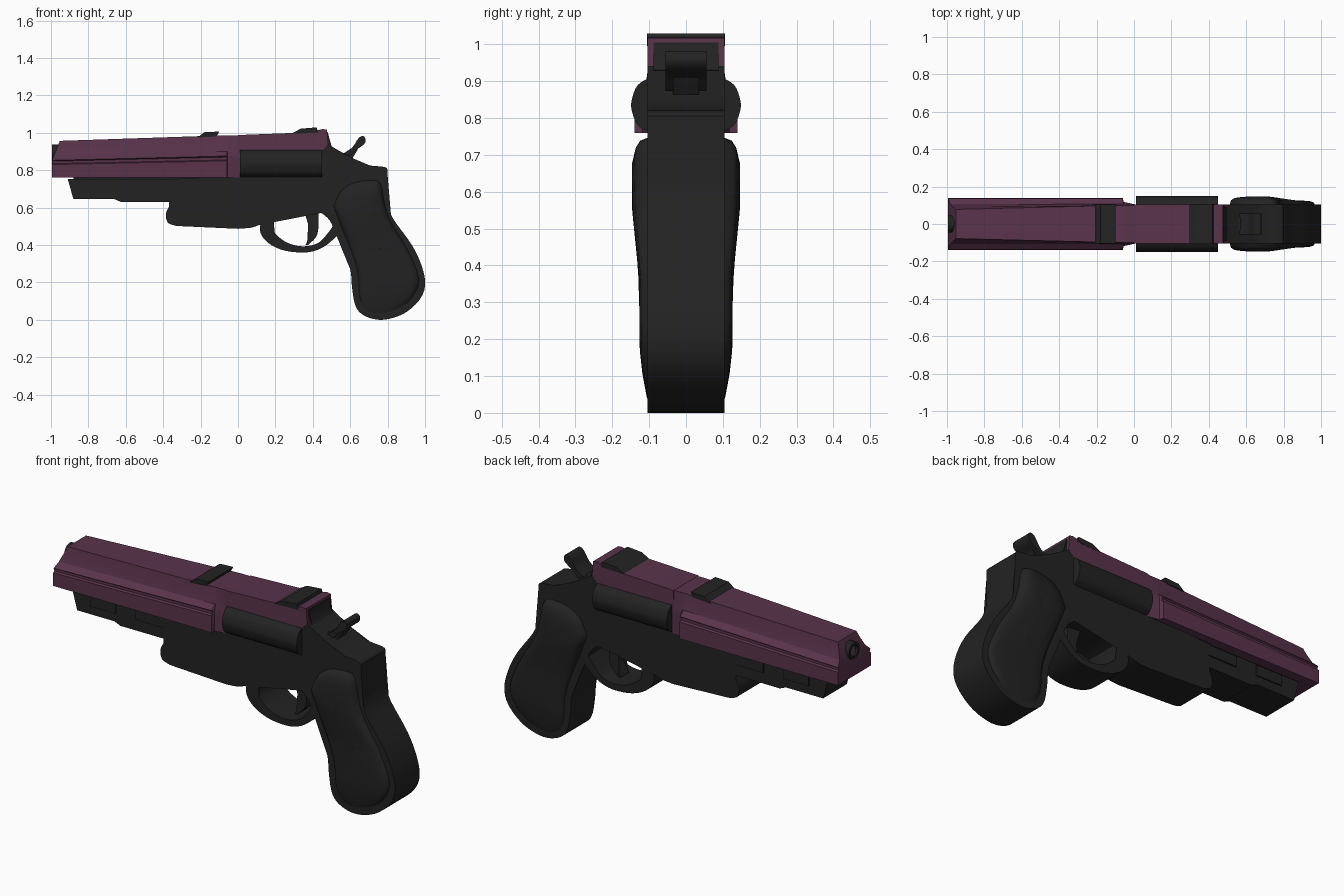
import bpy, bmesh, math
from mathutils import Vector


def material(name, rgb):
    m = bpy.data.materials.new(name)
    m.diffuse_color = (*rgb, 1)
    return m


PURPLE = material("dull_purple", (0.100, 0.033, 0.071))
BLACK = material("matt_black", (0.0165, 0.0165, 0.0165))


def finish(name, bm, mat, angle=35):
    bmesh.ops.recalc_face_normals(bm, faces=bm.faces)
    me = bpy.data.meshes.new(name)
    bm.to_mesh(me)
    bm.free()
    me.materials.append(mat)
    ob = bpy.data.objects.new(name, me)
    bpy.context.collection.objects.link(ob)
    bpy.ops.object.select_all(action='DESELECT')
    ob.select_set(True)
    bpy.context.view_layer.objects.active = ob
    bpy.ops.object.shade_smooth_by_angle(angle=math.radians(angle))
    return ob


def smooth(pts, n=4):
    """Open Catmull-Rom curve through the points."""
    p = [Vector(q) for q in pts]
    p = [p[0] * 2 - p[1]] + p + [p[-1] * 2 - p[-2]]
    out = []
    for i in range(1, len(p) - 2):
        a, b, c, d = p[i - 1:i + 3]
        for k in range(n):
            t = k / n
            out.append(0.5 * (2 * b + (c - a) * t + (2 * a - 5 * b + 4 * c - d) * t * t
                              + (3 * b - a - 3 * c + d) * t ** 3))
    return [tuple(v) for v in out] + [tuple(pts[-1])]


def loft(name, rings, mat, angle=35):
    bm = bmesh.new()
    rows = [[bm.verts.new(v) for v in r] for r in rings]
    for a, b in zip(rows, rows[1:]):
        for i in range(len(a)):
            j = (i + 1) % len(a)
            bm.faces.new((a[i], a[j], b[j], b[i]))
    caps = [bm.faces.new(rows[0]), bm.faces.new(rows[-1])]
    bmesh.ops.triangulate(bm, faces=caps)
    return finish(name, bm, mat, angle)


def prism(name, prof, half, mat, y=0.0):
    """Side profile in x, z extruded across y."""
    return loft(name, [[(x, y + s * half, z) for x, z in prof] for s in (-1, 1)], mat)


def lerp(table, z):
    for (z0, v0), (z1, v1) in zip(table, table[1:]):
        if z <= z1:
            t = max(0, (z - z0) / (z1 - z0))
            return v0 + (v1 - v0) * t
    return table[-1][1]


# frame and grip core in one side profile
lug = smooth([(-0.355, 0.63), (-0.385, 0.57), (-0.375, 0.52), (-0.33, 0.502)])
belly = smooth([(0.0, 0.487), (0.08, 0.495), (0.13, 0.52), (0.2, 0.56), (0.3, 0.58),
                (0.4, 0.58), (0.455, 0.565), (0.5, 0.515), (0.55, 0.4), (0.6, 0.27), (0.61, 0.17),
                (0.63, 0.07), (0.68, 0.02), (0.77, 0.0), (0.88, 0.03), (0.965, 0.1),
                (1.0, 0.18), (0.985, 0.28), (0.93, 0.4), (0.83, 0.54), (0.8, 0.62)])
rear_top = smooth([(0.8, 0.805), (0.78, 0.818), (0.68, 0.83), (0.6, 0.87), (0.53, 0.91), (0.48, 0.94)])
prism("frame", lug + belly + rear_top + [(0.45, 0.91), (0.45, 0.77), (0.0, 0.77),
      (0.0, 0.752), (-0.37, 0.752)], 0.104, BLACK)
prism("frame_rear_block", [(0.4, 0.9), (0.5, 0.93), (0.486, 0.95), (0.479, 1.005), (0.4, 0.995)],
      0.088, BLACK)

# trigger guard and trigger
outer = smooth([(0.12, 0.53), (0.122, 0.46), (0.17, 0.405), (0.25, 0.37), (0.35, 0.36),
                (0.42, 0.372), (0.48, 0.405), (0.54, 0.46)])
inner = smooth([(0.52, 0.52), (0.485, 0.47), (0.43, 0.412), (0.35, 0.393), (0.27, 0.41),
                (0.205, 0.455), (0.18, 0.51), (0.19, 0.57)])
prism("trigger_guard", outer + inner, 0.1, BLACK)
prism("trigger", smooth([(0.35, 0.59), (0.385, 0.54), (0.395, 0.47), (0.36, 0.4)])
      + smooth([(0.375, 0.4), (0.425, 0.46), (0.43, 0.59)]), 0.035, BLACK)

# grip panels, bulging from both sides
outline = smooth([(0.51, 0.61), (0.55, 0.69), (0.62, 0.735), (0.72, 0.748), (0.765, 0.725),
                  (0.785, 0.62), (0.82, 0.52), (0.9, 0.39), (0.955, 0.27), (0.965, 0.18), (0.9, 0.085),
                  (0.78, 0.035), (0.69, 0.05), (0.65, 0.12), (0.64, 0.25), (0.6, 0.38),
                  (0.55, 0.5), (0.51, 0.61)], 3)[:-1]
MID = [(0.05, 0.8), (0.25, 0.8), (0.4, 0.74), (0.55, 0.665), (0.75, 0.67)]
WIDE = [(0.03, 0.106), (0.1, 0.118), (0.17, 0.126), (0.36, 0.127), (0.55, 0.146),
        (0.68, 0.148), (0.75, 0.14)]
for side, label in ((-1, "front"), (1, "back")):
    rings = []
    for s, f in ((1, -0.1), (0.94, 0.55), (0.82, 0.82), (0.55, 0.97), (0.08, 1)):
        ring = []
        for x, z in outline:
            zz = 0.39 + (z - 0.39) * (1 - (1 - s) * 0.45)
            c0, c1 = lerp(MID, z), lerp(MID, zz)
            ring.append((c1 + (x - c0) * s, side * (0.104 + (lerp(WIDE, zz) - 0.104) * f), zz))
        rings.append(ring)
    loft("grip_panel_" + label, rings, BLACK, 50)

# hammer: narrow neck and wide spur
prism("hammer_neck", [(0.52, 0.86), (0.53, 0.895), (0.57, 0.893), (0.61, 0.92), (0.64, 0.91),
                      (0.61, 0.86)], 0.035, BLACK)
prism("hammer_spur", smooth([(0.565, 0.89), (0.61, 0.92), (0.645, 0.972), (0.67, 0.982), (0.682, 0.965),
                             (0.675, 0.94), (0.635, 0.91), (0.6, 0.875)], 3), 0.056, BLACK)

# drum in its window
half = smooth([(0.09, 0.757), (0.13, 0.78), (0.147, 0.82), (0.147, 0.85), (0.132, 0.888), (0.1, 0.91)])
ring = half + [(-y, z) for y, z in reversed(half)]
loft("drum", [[(x, y, z) for y, z in ring] for x in (0.01, 0.45)], BLACK)

# barrel shroud with side rails
front = [(.14, .76), (.14, .83), (.128, .835), (.128, .848), (.136, .853), (.108, .88), (.09, .92), (.078, .957)]
rear = [(.14, .76), (.14, .85), (.128, .855), (.128, .87), (.136, .876), (.108, .9), (.104, .93), (.1, .987)]
rings = []
for x, sec in ((-0.995, front), (-0.06, rear), (-0.055, rear), (0.01, rear)):
    pts = []
    for y, z in sec:
        xx = x + (max(0, z - 0.85) * 0.4 if x < -0.9 else 0)
        if x > -0.01:
            y = min(y, 0.104)
        elif x > -0.058:
            y = min(y, 0.118)
        pts.append((xx, y, z))
    rings.append(pts + [(a, -b, c) for a, b, c in reversed(pts)])
loft("barrel_shroud", rings, PURPLE, 25)
prism("top_strap", [(0.0, 0.905), (0.0, 0.988), (0.39, 1.003), (0.405, 1.01), (0.455, 1.02), (0.475, 1.017),
                    (0.482, 0.94), (0.45, 0.905)], 0.105, PURPLE)


# muzzle ring with a recessed bore
def circle(x, r):
    return [(x, r * math.cos(a * math.pi / 12), 0.892 + r * math.sin(a * math.pi / 12)) for a in range(24)]


loft("muzzle", [circle(-0.9, 0.045), circle(-0.995, 0.045), circle(-0.995, 0.03), circle(-0.92, 0.03)], BLACK)

# sights across the top
prism("front_sight", [(-0.215, 0.975), (-0.18, 1.003), (-0.1, 1.007), (-0.115, 0.98)], 0.104, BLACK)
prism("rear_sight", [(0.285, 0.995), (0.335, 1.022), (0.42, 1.029), (0.43, 1.0)], 0.106, BLACK)

# rail under the barrel, with side plates
prism("under_rail", [(-0.91, 0.752), (-0.88, 0.645), (-0.635, 0.645), (-0.625, 0.63), (-0.34, 0.63),
                     (-0.34, 0.752)], 0.1, BLACK)
prism("rail_spacer", [(-0.88, 0.74), (-0.88, 0.765), (0.0, 0.765), (0.0, 0.74)], 0.085, BLACK)
for side, label in ((-1, "front"), (1, "back")):
    for i, (a, b) in enumerate(((-0.8, -0.65), (-0.53, -0.36))):
        prism(f"rail_plate_{label}_{i + 1}", [(a, 0.69), (b, 0.69), (b, 0.745), (a, 0.745)],
              0.005, BLACK, side * 0.102)
